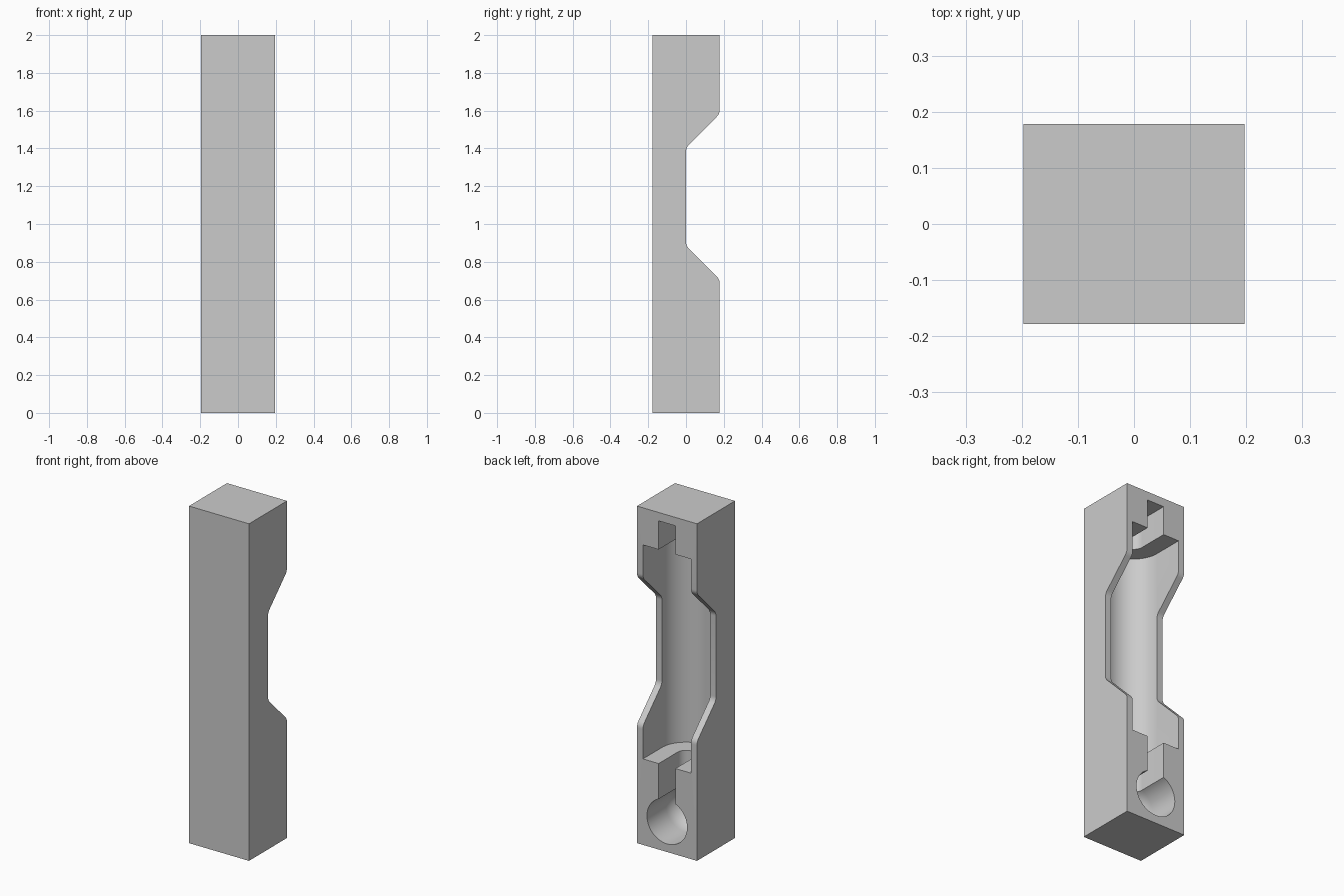
import bpy, bmesh, math
from mathutils import Matrix, Vector

if "Cube" in bpy.data.objects:
    bpy.data.objects.remove(bpy.data.objects["Cube"], do_unlink=True)

HALF_W, HALF_D, HEIGHT = 0.197, 0.178, 2.0
OUT = 0.3          # how far the cutters reach past the back
MID = 1.145        # mid height of the channel


def make_object(name, bm):
    bmesh.ops.recalc_face_normals(bm, faces=bm.faces[:])
    mesh = bpy.data.meshes.new(name)
    bm.to_mesh(mesh)
    bm.free()
    obj = bpy.data.objects.new(name, mesh)
    bpy.context.collection.objects.link(obj)
    return obj


def prism(name, points, offset):
    """Extrude a closed outline of 3D points by an offset."""
    bm = bmesh.new()
    face = bm.faces.new([bm.verts.new(p) for p in points])
    new = bmesh.ops.extrude_face_region(bm, geom=[face])["geom"]
    bmesh.ops.translate(bm, vec=offset,
                        verts=[v for v in new if isinstance(v, bmesh.types.BMVert)])
    return make_object(name, bm)


def channel(name, radius, z0, z1, steps=32):
    """Round-bottomed channel, open towards the back."""
    pts = [(radius, OUT, z0)]
    for i in range(steps + 1):
        a = -math.pi * i / steps
        pts.append((radius * math.cos(a), radius * math.sin(a), z0))
    pts.append((-radius, OUT, z0))
    return prism(name, pts, (0, 0, z1 - z0))


def rounded(a, corner, b, size=0.022, steps=6):
    """Soft corner between two straight edges."""
    a, corner, b = Vector(a), Vector(corner), Vector(b)
    p = corner + (a - corner).normalized() * size
    q = corner + (b - corner).normalized() * size
    return [p * (1 - t) ** 2 + corner * 2 * t * (1 - t) + q * t * t
            for t in (i / steps for i in range(steps + 1))]


# Block with the sloped waist cut into its back, drawn as a side profile
lo, hi = MID - 0.26, MID + 0.26
path = [(HALF_D, 0), (HALF_D, lo - HALF_D), (0, lo),
        (0, hi), (HALF_D, hi + HALF_D), (HALF_D, HEIGHT)]
side = [Vector((-HALF_D, 0)), Vector(path[0])]
for i in range(1, 5):
    side += rounded(path[i - 1], path[i], path[i + 1])
side += [Vector(path[-1]), Vector((-HALF_D, HEIGHT))]
block = prism("holder_block", [(-HALF_W, p.x, p.y) for p in side], (2 * HALF_W, 0, 0))

# Wide channel and narrow slot
cutters = [channel("wide_channel_cutter", 0.158, 0.51, 1.78),
           channel("narrow_slot_cutter", 0.055, 0.18, 1.95)]

# Round socket with a domed bottom at the lower end
R = 0.132
bm = bmesh.new()
outline = [(0, -R)] + [(R * math.sin(a), -R * math.cos(a))
                       for a in (math.pi / 2 * i / 12 for i in range(1, 13))]
outline += [(R, OUT), (0, OUT)]
verts = [bm.verts.new((x, y, 0)) for x, y in outline]
edges = [bm.edges.new(pair) for pair in zip(verts, verts[1:])]
bmesh.ops.spin(bm, geom=verts + edges, axis=(0, 1, 0), cent=(0, 0, 0),
               angle=2 * math.pi, steps=48)
bmesh.ops.remove_doubles(bm, verts=bm.verts[:], dist=0.0001)
bmesh.ops.transform(bm, matrix=Matrix.Translation((0, 0, 0.18)), verts=bm.verts[:])
cutters.append(make_object("round_socket_cutter", bm))

for cutter in cutters:
    cutter.hide_render = True
    mod = block.modifiers.new(cutter.name, "BOOLEAN")
    mod.operation, mod.solver, mod.object = "DIFFERENCE", "EXACT", cutter

# Bake the cuts and drop the helpers
bpy.context.view_layer.update()
graph = bpy.context.evaluated_depsgraph_get()
cut_mesh = bpy.data.meshes.new_from_object(block.evaluated_get(graph))
block.modifiers.clear()
block.data = cut_mesh
for cutter in cutters:
    bpy.data.objects.remove(cutter, do_unlink=True)

# Plain grey finish
grey = bpy.data.materials.new("light_grey")
grey.use_nodes = True
colour = (0.6, 0.6, 0.6, 1)
grey.diffuse_color = colour
for node in grey.node_tree.nodes:
    if node.type == "BSDF_PRINCIPLED":
        node.inputs["Base Color"].default_value = colour
block.data.materials.clear()
block.data.materials.append(grey)
for poly in block.data.polygons:
    poly.material_index = 0

bpy.ops.object.select_all(action="DESELECT")
block.select_set(True)
bpy.context.view_layer.objects.active = block
bpy.ops.object.shade_smooth_by_angle(angle=math.radians(30))
